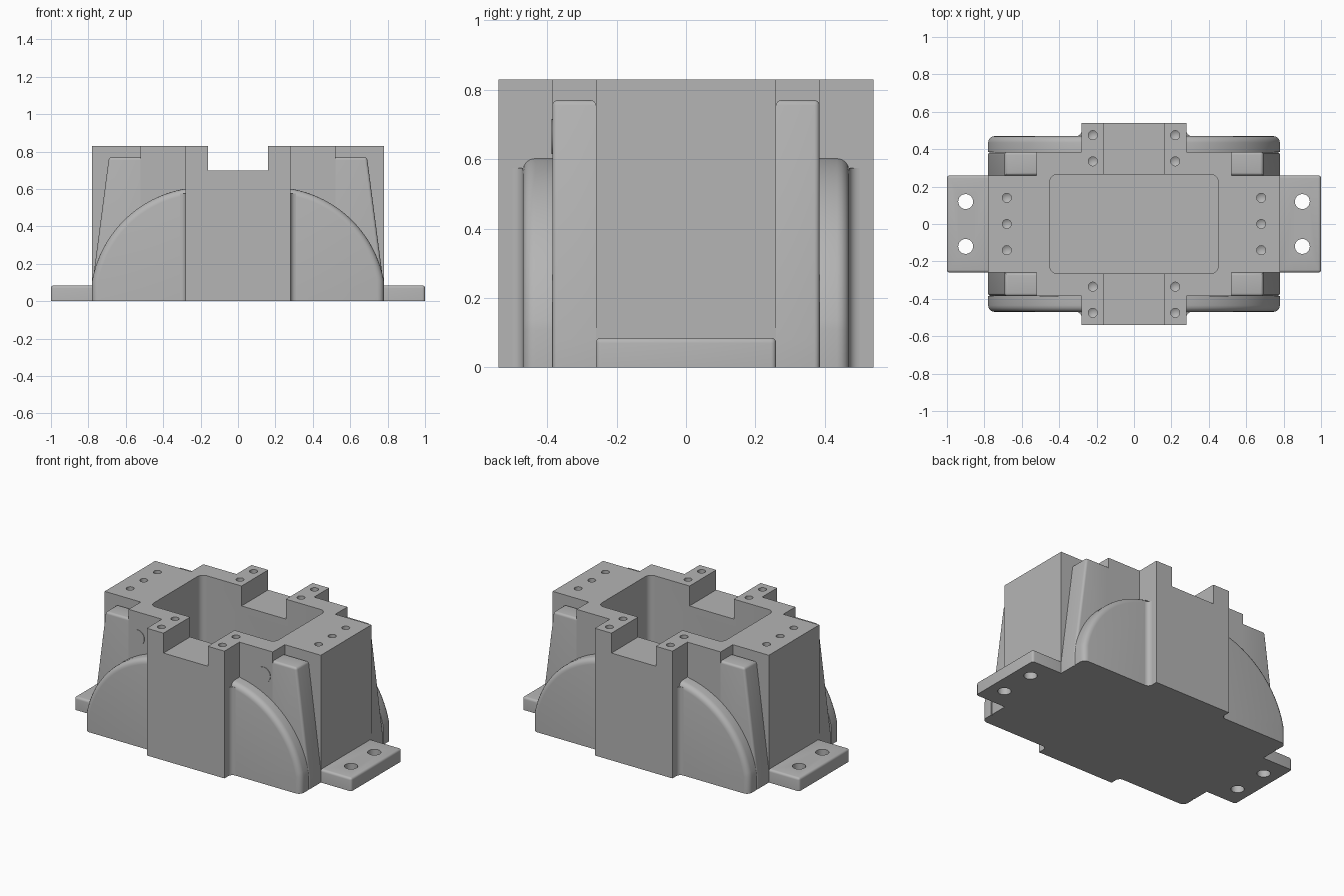
import bpy, bmesh, math

if "Cube" in bpy.data.objects:
    bpy.data.objects.remove(bpy.data.objects["Cube"], do_unlink=True)

grey = bpy.data.materials.new("cast_grey")
grey.use_nodes = True
colour = (0.46, 0.46, 0.46, 1)
grey.diffuse_color = colour
grey.node_tree.nodes["Principled BSDF"].inputs["Base Color"].default_value = colour


def rect(u0, u1, v0, v1):
    return [(u0, v0), (u1, v0), (u1, v1), (u0, v1)]


def arc(cu, cv, r, start, end, steps):
    angles = [math.radians(start + (end - start) * i / steps) for i in range(steps + 1)]
    return [(cu + r * math.cos(a), cv + r * math.sin(a)) for a in angles]


def prism(name, profile, axis, low, high, mirror="", bevel=None, size=0.02, cutters=()):
    """Extrude a profile along an axis, round chosen edges, cut, then mirror."""
    bm = bmesh.new()
    rings = []
    for w in (low, high):
        place = {"x": lambda u, v: (w, u, v), "y": lambda u, v: (u, w, v),
                 "z": lambda u, v: (u, v, w)}[axis]
        rings.append([bm.verts.new(place(u, v)) for u, v in profile])
    bm.faces.new(rings[0])
    bm.faces.new(rings[1][::-1])
    n = len(profile)
    for i in range(n):
        j = (i + 1) % n
        bm.faces.new((rings[0][i], rings[1][i], rings[1][j], rings[0][j]))
    bmesh.ops.recalc_face_normals(bm, faces=bm.faces)
    if bevel:
        edges = [e for e in bm.edges
                 if bevel((e.verts[0].co + e.verts[1].co) / 2, e)]
        bmesh.ops.bevel(bm, geom=edges, offset=size, segments=4, profile=0.5,
                        affect="EDGES", clamp_overlap=True)
        bmesh.ops.recalc_face_normals(bm, faces=bm.faces)
    return finish(name, bm, mirror, cutters)


def finish(name, bm, mirror="", cutters=()):
    mesh = bpy.data.meshes.new(name)
    bm.to_mesh(mesh)
    bm.free()
    mesh.materials.append(grey)
    ob = bpy.data.objects.new(name, mesh)
    bpy.context.collection.objects.link(ob)
    for cutter in cutters:
        cut = ob.modifiers.new("cut", "BOOLEAN")
        cut.operation, cut.solver, cut.object = "DIFFERENCE", "EXACT", cutter
    if mirror:
        mod = ob.modifiers.new("mirror", "MIRROR")
        mod.use_axis = ["x" in mirror, "y" in mirror, False]
        mod.use_mirror_merge = False
    return ob


def drill(name, x, y, mirror):
    """Blind screw hole with a conical bottom."""
    bm = bmesh.new()
    bmesh.ops.create_cone(bm, cap_ends=True, segments=24, radius1=0.024, radius2=0.024, depth=0.12)
    floor = min(bm.faces, key=lambda f: f.calc_center_median().z)
    bmesh.ops.poke(bm, faces=[floor], offset=0.015)
    for v in bm.verts:
        v.co.x += x
        v.co.y += y
        v.co.z += 0.83
    return finish(name, bm, mirror)


TOP, WALL, FACE = 0.83, 0.385, 0.47

# Cutters
pocket = arc(0.41, 0.225, 0.04, 0, 90, 5) + arc(-0.41, 0.225, 0.04, 90, 180, 5) \
    + arc(-0.41, -0.225, 0.04, 180, 270, 5) + arc(0.41, -0.225, 0.04, 270, 360, 5)
cavity = prism("cavity_cutter", pocket, "z", 0.08, 1)
slot = prism("slot_cutter", rect(-0.16, 0.16, 0.7, 1), "y", -1, 1)
inner_holes = drill("inner_hole_cutter", 0.22, 0.335, "xy")
outer_holes = drill("outer_hole_cutter", 0.22, 0.475, "xy")
end_holes = drill("end_hole_cutter", 0.68, 0.14, "xy")
middle_holes = drill("middle_hole_cutter", 0.68, 0, "x")
bolt_holes = prism("bolt_hole_cutter", arc(0.9, 0.12, 0.04, 0, 345, 23), "z", -1, 1, "xy")
cutters = [cavity, slot, inner_holes, outer_holes, end_holes, middle_holes, bolt_holes]

# Hollow housing with its side pads and end blocks
prism("housing", rect(-0.52, 0.52, -WALL, WALL), "z", 0, TOP,
      cutters=[cavity, slot, inner_holes])
prism("side_pad", rect(-0.28, 0.28, WALL, 0.54), "z", 0, TOP, "y",
      cutters=[slot, outer_holes])
prism("end_block", rect(0.52, 0.78, -0.26, 0.26), "z", 0, TOP, "x",
      cutters=[end_holes, middle_holes])

# Mounting feet with bolt holes
prism("mounting_foot", rect(0.78, 1, -0.26, 0.26), "z", 0, 0.085, "x",
      lambda c, e: c.x > 0.99 and abs(c.y) > 0.25 or c.z > 0.08 and c.x > 0.79,
      0.015, [bolt_holes])

# Tapered corner ribs
rib = [(0.52, 0), (0.78, 0), (0.78, 0.08), (0.69, 0.77), (0.52, 0.77)]
prism("corner_rib", rib, "y", 0.26, WALL, "xy",
      lambda c, e: c.z > 0.01 and c.x > 0.53 and (c.y > WALL - 0.001 or c.z > 0.76), 0.015)

# Rounded gear bulges and the fillets joining them to the pads
radius, centre = 0.61, 0.18
start = math.degrees(math.acos((0.78 - centre) / radius))
end = math.degrees(math.acos((0.28 - centre) / radius))
bulge = [(0.28, 0), (0.78, 0)] + arc(centre, 0, radius, start, end, 28)
prism("gear_bulge", bulge, "y", WALL, FACE, "xy",
      lambda c, e: c.y > FACE - 0.001 and c.z > 0.01 and c.x > 0.281, 0.035)
prism("bulge_fillet", [(0.28, FACE)] + arc(0.31, FACE + 0.03, 0.03, 270, 180, 6),
      "z", 0, 0.575, "xy")

# Round plugs on the front wall
prism("front_plug", arc(0.455, 0.665, 0.05, 0, 350, 35), "y", -WALL - 0.003, -WALL, "x")

# Bake modifiers, drop the cutters and shade smoothly
bpy.context.view_layer.update()
graph = bpy.context.evaluated_depsgraph_get()
parts = [o for o in bpy.context.collection.objects
         if o.type == "MESH" and o not in cutters]
baked = [(o, bpy.data.meshes.new_from_object(o.evaluated_get(graph))) for o in parts]
for ob, mesh in baked:
    ob.modifiers.clear()
    ob.data = mesh
for cutter in cutters:
    bpy.data.objects.remove(cutter, do_unlink=True)
bpy.ops.object.select_all(action="DESELECT")
for ob in parts:
    ob.select_set(True)
bpy.context.view_layer.objects.active = parts[0]
bpy.ops.object.shade_smooth_by_angle(angle=math.radians(30))
